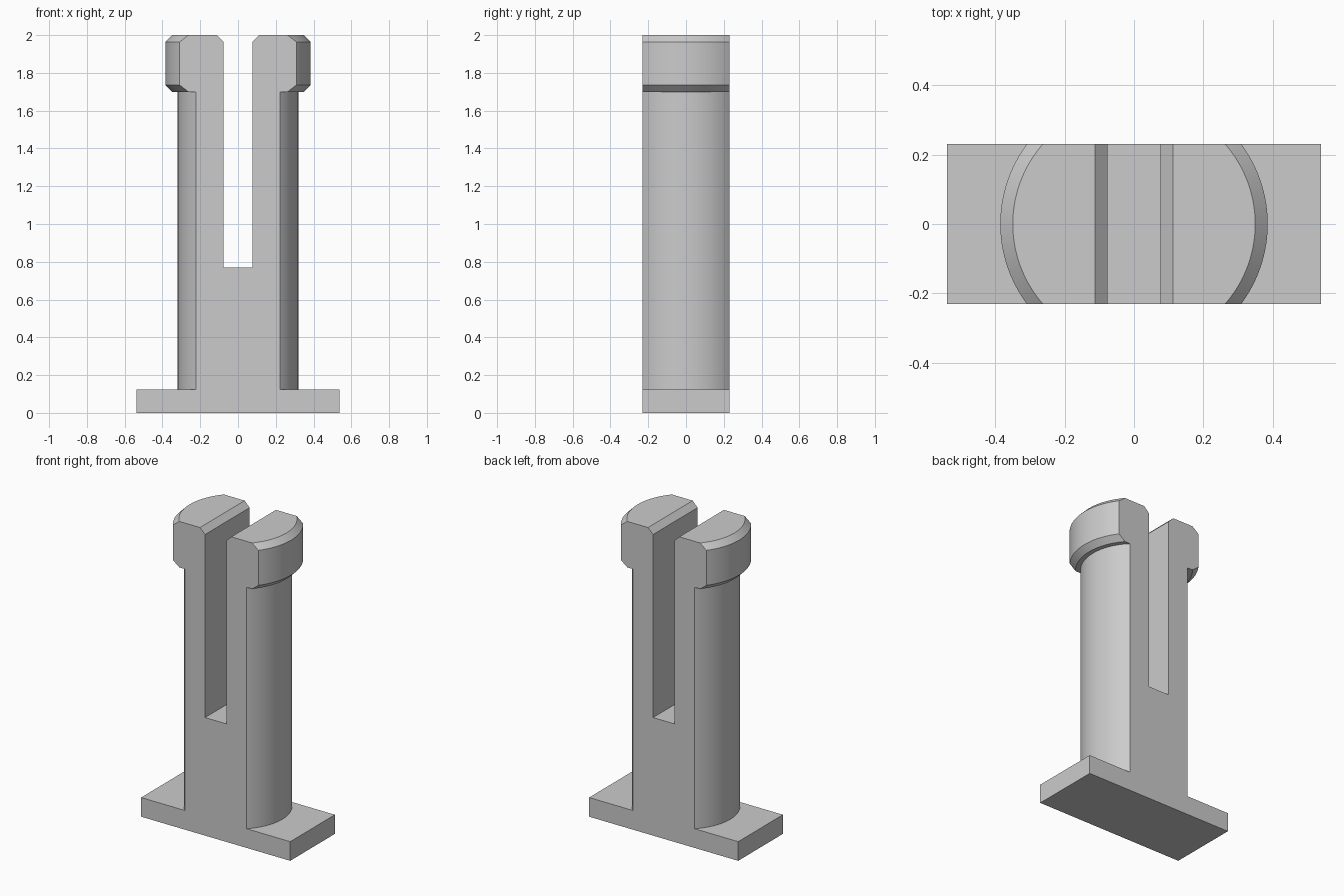
import bpy
import bmesh
import math
from mathutils import Matrix, Vector

if "Cube" in bpy.data.objects:
    bpy.data.objects.remove(bpy.data.objects["Cube"], do_unlink=True)

WIDTH, DEPTH, HEIGHT = 0.538, 0.23, 2.0   # half width, half depth, full height
SLOT, SLOT_FLOOR, BEVEL = 0.077, 0.77, 0.036
BASE_TOP, SHAFT_R, HEAD_R, HEAD_Z = 0.125, 0.32, 0.385, 1.70

grey = bpy.data.materials.new("plain grey")
grey.use_nodes = True
colour = (0.6, 0.6, 0.6, 1.0)
grey.diffuse_color = colour
grey.node_tree.nodes["Principled BSDF"].inputs["Base Color"].default_value = colour


def make_object(name, bm):
    bmesh.ops.recalc_face_normals(bm, faces=bm.faces[:])
    mesh = bpy.data.meshes.new(name)
    bm.to_mesh(mesh)
    bm.free()
    mesh.materials.append(grey)
    obj = bpy.data.objects.new(name, mesh)
    bpy.context.collection.objects.link(obj)
    return obj


def extruded(name, half_outline):
    """Mirror a half outline in x and extrude it along y."""
    outline = half_outline + [(-x, z) for x, z in reversed(half_outline)]
    bm = bmesh.new()
    face = bm.faces.new([bm.verts.new((x, -DEPTH, z)) for x, z in outline])
    result = bmesh.ops.extrude_face_region(bm, geom=[face], use_keep_orig=True)
    moved = [v for v in result["geom"] if isinstance(v, bmesh.types.BMVert)]
    bmesh.ops.translate(bm, verts=moved, vec=(0, 2 * DEPTH, 0))
    return make_object(name, bm)


def turned(name, profile, steps=128):
    """Turn a closed radius/height profile around z."""
    bm = bmesh.new()
    rings = []
    for r, z in profile:
        rings.append([bm.verts.new(Matrix.Rotation(math.tau * i / steps, 3, "Z") @ Vector((r, 0, z)))
                      for i in range(steps)])
    for low, high in zip(rings, rings[1:]):
        for i in range(steps):
            j = (i + 1) % steps
            bm.faces.new((low[i], low[j], high[j], high[i]))
    bm.faces.new(rings[0])
    bm.faces.new(rings[-1])
    return make_object(name, bm)


# Slotted slab with the base width, bevelled at the slot mouth
post = extruded("slotted_post", [
    (WIDTH, 0), (WIDTH, HEIGHT), (SLOT + BEVEL, HEIGHT),
    (SLOT, HEIGHT - BEVEL), (SLOT, SLOT_FLOOR)])

# Turned envelope: wide base disc, round shaft, bevelled head
envelope = turned("turned_envelope", [
    (0.8, -0.1), (0.8, BASE_TOP), (SHAFT_R, BASE_TOP), (SHAFT_R, HEAD_Z),
    (HEAD_R - BEVEL, HEAD_Z), (HEAD_R, HEAD_Z + BEVEL),
    (HEAD_R, HEIGHT - BEVEL), (HEAD_R - 3 * BEVEL, HEIGHT + 2 * BEVEL)])

# Keep only the shared volume
trim = post.modifiers.new("trim", "BOOLEAN")
trim.operation = "INTERSECT"
trim.solver = "EXACT"
trim.object = envelope

bpy.ops.object.select_all(action="DESELECT")
post.select_set(True)
bpy.context.view_layer.objects.active = post
bpy.ops.object.modifier_apply(modifier=trim.name)
bpy.data.objects.remove(envelope, do_unlink=True)
bpy.ops.object.shade_smooth_by_angle(angle=math.radians(30))
